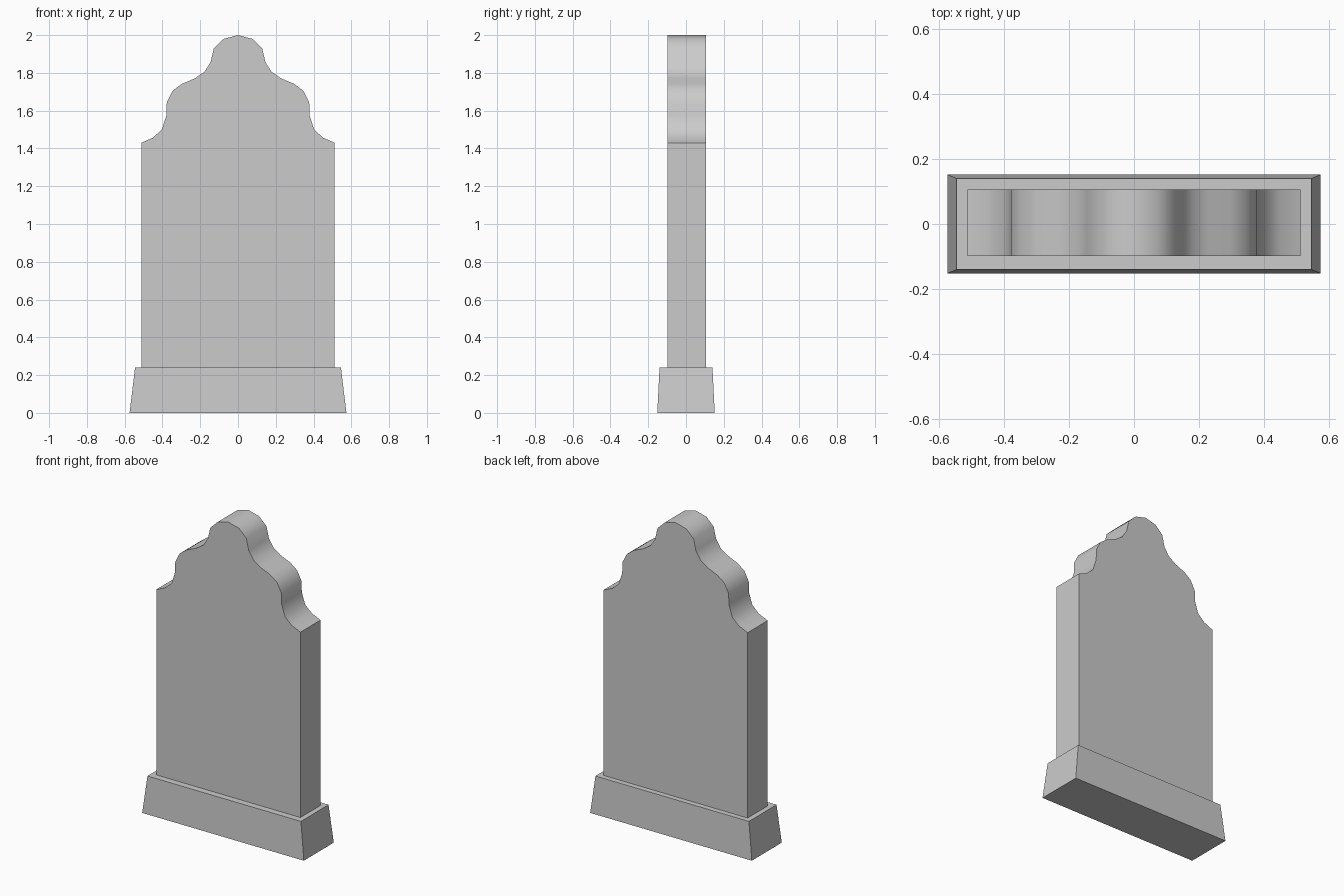
import bpy
import bmesh
import math

if "Cube" in bpy.data.objects:
    bpy.data.objects.remove(bpy.data.objects["Cube"], do_unlink=True)

# Grey stone
GREY = (0.6, 0.6, 0.6, 1)
stone = bpy.data.materials.new("grey_stone")
stone.use_nodes = True
stone.diffuse_color = GREY
stone.node_tree.nodes["Principled BSDF"].inputs["Base Color"].default_value = GREY


def add_prism(name, lower, upper):
    """Join two matching outlines into a closed solid."""
    bm = bmesh.new()
    a = [bm.verts.new(p) for p in lower]
    b = [bm.verts.new(p) for p in upper]
    bm.faces.new(a)
    bm.faces.new(b)
    for i in range(len(a)):
        j = (i + 1) % len(a)
        bm.faces.new((a[i], a[j], b[j], b[i]))
    bmesh.ops.recalc_face_normals(bm, faces=bm.faces)
    mesh = bpy.data.meshes.new(name)
    bm.to_mesh(mesh)
    bm.free()
    obj = bpy.data.objects.new(name, mesh)
    bpy.context.collection.objects.link(obj)
    mesh.materials.append(stone)
    return obj


def rectangle(x, y, z):
    return [(-x, -y, z), (x, -y, z), (x, y, z), (-x, y, z)]


# Tapered plinth
BASE_TOP = 0.24
add_prism("plinth", rectangle(0.574, 0.152, 0), rectangle(0.545, 0.14, BASE_TOP))

# Upright slab with a stepped, scalloped crown (half outline, mirrored)
half = [(0.512, BASE_TOP), (0.512, 1.43), (0.45, 1.457), (0.403, 1.50),
        (0.379, 1.575), (0.377, 1.645), (0.346, 1.705), (0.297, 1.742),
        (0.23, 1.77), (0.178, 1.805), (0.145, 1.857), (0.128, 1.93),
        (0.076, 1.98)]
outline = half + [(0, 2)] + [(-x, z) for x, z in reversed(half)]
CENTRE, DEPTH = 0.004, 0.102
slab = add_prism("slab",
                 [(x, CENTRE - DEPTH, z) for x, z in outline],
                 [(x, CENTRE + DEPTH, z) for x, z in outline])

# Smooth crown with crisp front, back and shoulder edges
bpy.ops.object.select_all(action="DESELECT")
slab.select_set(True)
bpy.context.view_layer.objects.active = slab
bpy.ops.object.shade_smooth_by_angle(angle=math.radians(45))
